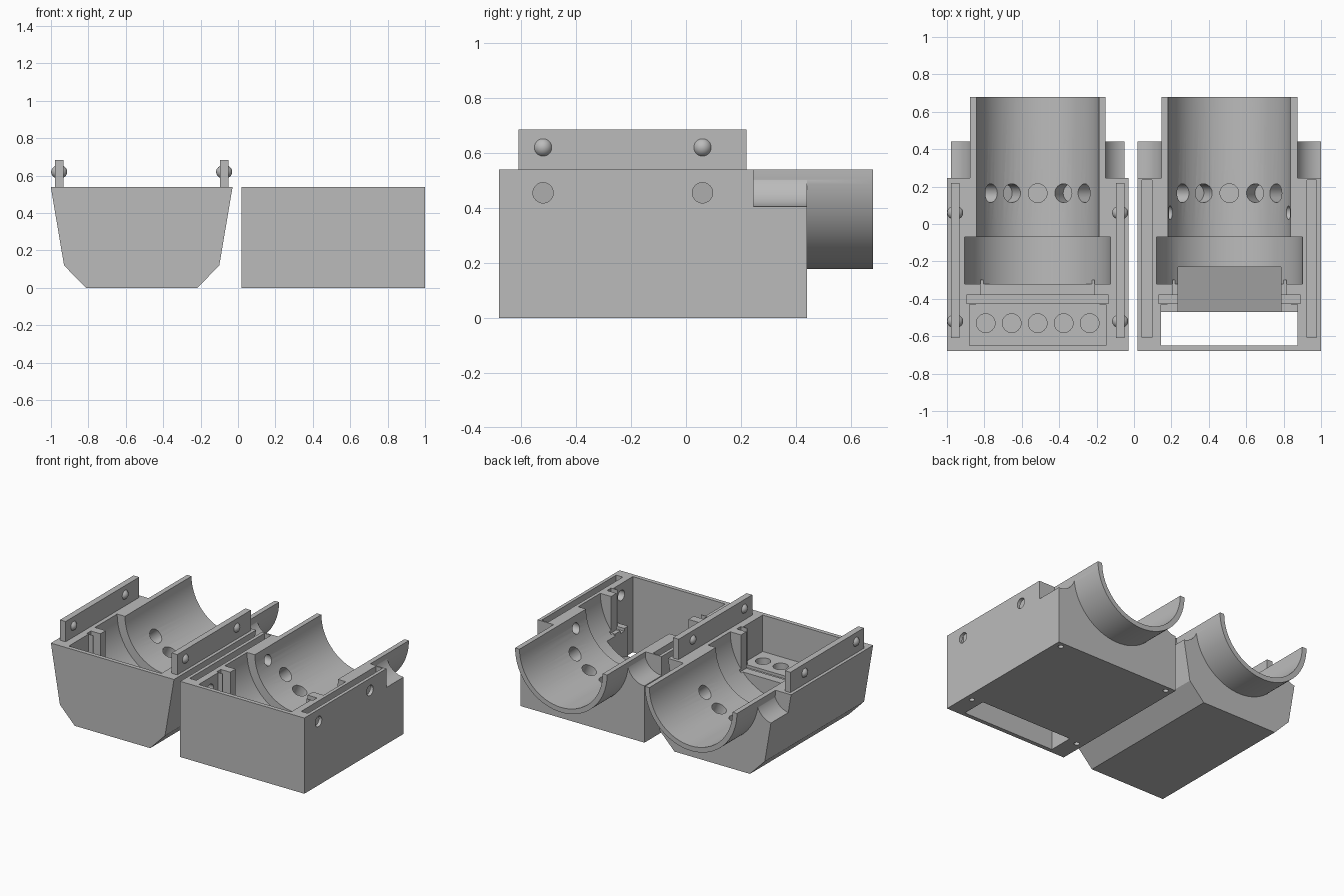
import bpy
from math import sin, cos, pi, radians
from mathutils import Vector

if "Cube" in bpy.data.objects:
    bpy.data.objects.remove(bpy.data.objects["Cube"], do_unlink=True)

grey = bpy.data.materials.new("plain grey")
grey.use_nodes = True
grey.diffuse_color = (0.5, 0.5, 0.5, 1)
grey.node_tree.nodes["Principled BSDF"].inputs["Base Color"].default_value = (0.5, 0.5, 0.5, 1)

TOP = 0.54            # split plane of the two half shells
FRONT, BACK = -0.68, 0.44
PIN_Y = (-0.52, 0.06)


def prism(name, profile, y0, y1):
    """Extrude an x-z profile along y."""
    n = len(profile)
    verts = [(x, y, z) for y in (y0, y1) for x, z in profile]
    faces = [tuple(range(n)), tuple(reversed(range(n, 2 * n)))]
    faces += [(i, i + n, (i + 1) % n + n, (i + 1) % n) for i in range(n)]
    mesh = bpy.data.meshes.new(name)
    mesh.from_pydata(verts, [], faces)
    ob = bpy.data.objects.new(name, mesh)
    bpy.context.collection.objects.link(ob)
    bpy.context.view_layer.objects.active = ob
    bpy.ops.object.select_all(action='DESELECT')
    ob.select_set(True)
    bpy.ops.object.mode_set(mode='EDIT')
    bpy.ops.mesh.select_all(action='SELECT')
    bpy.ops.mesh.normals_make_consistent(inside=False)
    bpy.ops.object.mode_set(mode='OBJECT')
    mesh.materials.append(grey)
    return ob


def box(name, x0, x1, y0, y1, z0, z1):
    return prism(name, [(x0, z0), (x1, z0), (x1, z1), (x0, z1)], y0, y1)


def arc(cx, r, a0=0.0, a1=2 * pi, n=64):
    return [(cx + r * cos(a0 + (a1 - a0) * i / n), TOP + r * sin(a0 + (a1 - a0) * i / n))
            for i in range(n + (a1 - a0 < 6))]


def rod(name, start, end, r):
    """Round rod between two points."""
    a, b = Vector(start), Vector(end)
    bpy.ops.mesh.primitive_cylinder_add(vertices=32, radius=r, depth=(b - a).length,
                                        location=(a + b) / 2)
    ob = bpy.context.object
    ob.name = name
    ob.rotation_euler = (b - a).to_track_quat('Z', 'Y').to_euler()
    ob.data.materials.append(grey)
    return ob


def combine(ob, tool, operation='DIFFERENCE'):
    """Apply a boolean and discard the tool."""
    mod = ob.modifiers.new("bool", 'BOOLEAN')
    mod.operation, mod.solver, mod.object = operation, 'EXACT', tool
    bpy.context.view_layer.objects.active = ob
    bpy.ops.object.modifier_apply(modifier=mod.name)
    bpy.data.objects.remove(tool, do_unlink=True)


def smooth(ob):
    bpy.ops.object.select_all(action='DESELECT')
    ob.select_set(True)
    bpy.context.view_layer.objects.active = ob
    bpy.ops.object.shade_smooth_by_angle(angle=radians(30))


def half_shell(name, outline, cx, half, pocket_floor):
    shell = prism(name, outline, FRONT, BACK)
    # rounded notches at the rear shoulders
    for s in (-1, 1):
        combine(shell, prism("notch", arc(cx + s * half, 0.135), 0.245, 0.6))
    # rear half tube
    combine(shell, prism("tube", arc(cx, 0.363, pi, 2 * pi), 0.1, 0.68), 'UNION')
    # stepped bore
    combine(shell, prism("bore", arc(cx, 0.328), -0.1, 0.8))
    combine(shell, prism("wide_bore", arc(cx, 0.39), -0.32, -0.07))
    # passage, sliding plate slot and front pocket
    for w, y0, y1, z in ((0.305, -0.40, -0.30, 0.28), (0.38, -0.425, -0.38, 0.26),
                         (0.33, -0.44, -0.41, 0.28), (0.365, -0.65, -0.43, pocket_floor)):
        combine(shell, box("pocket", cx - w, cx + w, y0, y1, z, 0.7))
    # radial air holes in the bore
    for i in range(-2, 3):
        a = radians(25 * i)
        combine(shell, rod("hole", (cx + 0.25 * sin(a), 0.165, TOP - 0.25 * cos(a)),
                           (cx + 0.43 * sin(a), 0.165, TOP - 0.43 * cos(a)), 0.05))
    return shell


# chamfered half shell with tongues
cx, half = -0.515, 0.486
side = [(half, TOP), (0.415, 0.12), (0.298, 0)]
outline = [(cx + x, z) for x, z in side] + [(cx - x, z) for x, z in reversed(side)]
shell = half_shell("chamfered_half_shell", outline, cx, half, 0.28)
for i in range(-2, 3):
    x = cx + 0.139 * i
    combine(shell, rod("hole", (x, -0.53, 0.12), (x, -0.53, 0.35), 0.05))
smooth(shell)

# tongues with round snap bumps
for side_name, x in (("right", -0.956), ("left", -0.074)):
    box(side_name + "_tongue", x - 0.022, x + 0.022, -0.61, 0.22, 0.50, 0.685)
    for place, y in zip(("front", "rear"), PIN_Y):
        bpy.ops.mesh.primitive_uv_sphere_add(segments=32, ring_count=16, radius=1,
                                             location=(x, y, 0.62))
        bump = bpy.context.object
        bump.name = f"{side_name}_{place}_bump"
        bump.scale = (0.043, 0.037, 0.037)
        bump.data.materials.append(grey)
        smooth(bump)

# square half shell with grooves
cx, half = 0.51, 0.49
outline = [(cx - half, 0), (cx + half, 0), (cx + half, TOP), (cx - half, TOP)]
shell = half_shell("square_half_shell", outline, cx, half, 0.28)
# vent opening through the floor
combine(shell, box("vent", cx - 0.365, cx + 0.365, -0.65, -0.47, -0.1, 0.4))
# sloping duct between bore and vent
x0, x1 = cx - 0.275, cx + 0.275
duct = box("duct", x0, x1, -0.48, -0.23, 0.06, 0.4)
for v in duct.data.vertices:
    if v.co.y > -0.3 and v.co.z < 0.2:
        v.co.z = 0.14
combine(shell, duct)
for s in (-1, 1):
    # tongue groove
    g = cx + s * 0.44
    combine(shell, box("groove", g - 0.026, g + 0.026, -0.607, 0.235, 0.38, 0.7))
    for y in PIN_Y:
        # snap holes through the side walls
        combine(shell, rod("snap", (cx + s * 0.29, y, 0.455), (cx + s * 0.6, y, 0.455), 0.037))
    for y in (-0.49, 0.40):
        # screw holes underneath
        combine(shell, rod("screw", (g, y, -0.1), (g, y, 0.2), 0.018))
smooth(shell)
